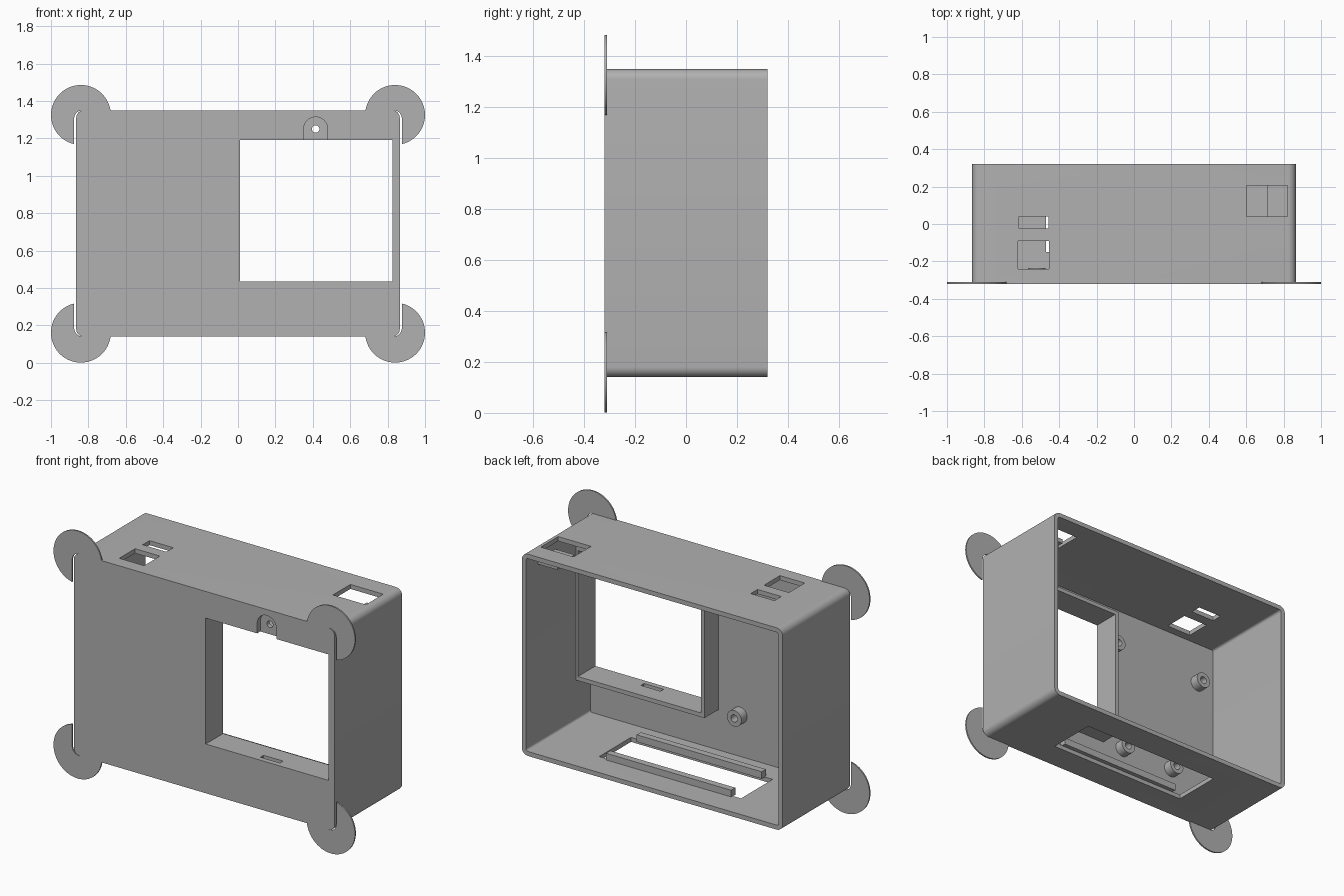
import bpy, bmesh
from math import pi, sin, cos

if "Cube" in bpy.data.objects:
    bpy.data.objects.remove(bpy.data.objects["Cube"], do_unlink=True)

grey = bpy.data.materials.new("plain_grey")
grey.use_nodes = True
colour = (0.44, 0.44, 0.44, 1)
grey.diffuse_color = colour
grey.node_tree.nodes["Principled BSDF"].inputs["Base Color"].default_value = colour


def arc(cx, cz, r, a0, a1, n):
    return [(cx + r * cos(a0 + (a1 - a0) * i / n), cz + r * sin(a0 + (a1 - a0) * i / n))
            for i in range(n + 1)]


def circle(cx, cz, r, n=48):
    return arc(cx, cz, r, 0, 2 * pi, n)[:-1]


def rect(x0, x1, z0, z1, r=0):
    if not r:
        return [(x0, z0), (x1, z0), (x1, z1), (x0, z1)]
    corners = [(x1 - r, z1 - r), (x0 + r, z1 - r), (x0 + r, z0 + r), (x1 - r, z0 + r)]
    return [p for i, (x, z) in enumerate(corners)
            for p in arc(x, z, r, i * pi / 2, (i + 1) * pi / 2, 8)]


def prism(name, outline, y0, y1):
    """Extrude an x-z outline along y."""
    bm = bmesh.new()
    base = bm.faces.new([bm.verts.new((x, y0, z)) for x, z in outline])
    new = bmesh.ops.extrude_face_region(bm, geom=[base])["geom"]
    bmesh.ops.translate(bm, vec=(0, y1 - y0, 0),
                        verts=[g for g in new if isinstance(g, bmesh.types.BMVert)])
    bmesh.ops.recalc_face_normals(bm, faces=bm.faces)
    mesh = bpy.data.meshes.new(name)
    bm.to_mesh(mesh)
    bm.free()
    mesh.materials.append(grey)
    obj = bpy.data.objects.new(name, mesh)
    bpy.context.collection.objects.link(obj)
    return obj


def block(name, x0, x1, y0, y1, z0, z1):
    return prism(name, rect(x0, x1, z0, z1), y0, y1)


def select(obj):
    bpy.ops.object.select_all(action='DESELECT')
    obj.select_set(True)
    bpy.context.view_layer.objects.active = obj


def cut(obj, *cutters):
    for c in cutters:
        select(obj)
        mod = obj.modifiers.new("cut", 'BOOLEAN')
        mod.operation, mod.solver, mod.object = 'DIFFERENCE', 'EXACT', c
        bpy.ops.object.modifier_apply(modifier=mod.name)
        bpy.data.objects.remove(c, do_unlink=True)


def smooth(obj):
    select(obj)
    bpy.ops.object.shade_smooth_by_angle(angle=0.6)


W, Z0, Z1, FRONT, BACK, T = 0.865, 0.14, 1.35, -0.32, 0.32, 0.027
WALL = FRONT + 0.03
TAB_X, TAB_Z = 0.415, 1.25


def arch(r, bottom):
    return [(TAB_X - r, bottom), (TAB_X + r, bottom)] + arc(TAB_X, TAB_Z, r, 0, pi, 24)


# Hollow case, open at the back
case = prism("case", rect(-W, W, Z0, Z1, 0.04), FRONT, BACK)
cut(case,
    prism("cavity", rect(-W + T, W - T, Z0 + T, Z1 - T, 0.015), WALL, BACK + 0.1),
    block("window_cut", 0.01, 0.825, -0.5, -0.2, 0.435, 1.19),
    prism("tab_cut", arch(0.064, 1.15), -0.5, -0.2),
    block("small_port", -0.615, -0.457, -0.025, 0.04, 1.2, 1.5),
    block("large_port", -0.62, -0.455, -0.24, -0.09, 1.2, 1.5),
    block("switch_port", 0.602, 0.82, 0.04, 0.205, 1.2, 1.5),
    block("floor_opening", -0.47, 0.47, -0.15, 0.15, 0, 0.3))
smooth(case)

# Deep frame behind the window, with a catch slot in its sill
frame = block("window_frame", -0.014, 0.845, WALL, -0.155, 0.41, 1.214)
cut(frame,
    block("frame_hole", 0.01, 0.825, -0.5, 0, 0.435, 1.19),
    block("catch_slot", 0.35, 0.48, -0.288, -0.258, 0.3, 0.5))

# Recessed screw tab above the window
tab = prism("screw_tab_back", arch(0.085, 1.191), WALL, WALL + 0.025)
cut(tab, prism("screw_hole", circle(TAB_X, TAB_Z, 0.02, 24), -0.5, 0))
smooth(tab)

# Hollow standoffs on the inside of the front wall
for x, z in [(-0.72, 1.06), (-0.085, 1.075), (-0.52, 0.415), (-0.155, 0.415)]:
    boss = prism("standoff", circle(x, z, 0.048, 32), WALL - 0.005, -0.235)
    cut(boss, prism("bore", circle(x, z, 0.022, 24), WALL + 0.005, 0))
    smooth(boss)

# Rails along the floor opening
for side, y in [("front", -0.145), ("rear", 0.145)]:
    block(side + "_rail", -0.415, 0.415, y - 0.02, y + 0.02, Z0 + T - 0.002, Z0 + T + 0.04)

# Shelf under the switch port
block("switch_shelf", 0.71, W - T + 0.005, 0.04, 0.205, 1.243, 1.27)

# Thin round pads at the four corners
for sx in (-1, 1):
    for z in (0.161, 1.325):
        pad = prism("corner_pad", circle(sx * 0.84, z, 0.16, 64), FRONT, FRONT + 0.009)
        cut(pad, prism("pad_cut", rect(-W - 0.011, W + 0.011, Z0, Z1, 0.045), -0.5, 0))
        smooth(pad)
